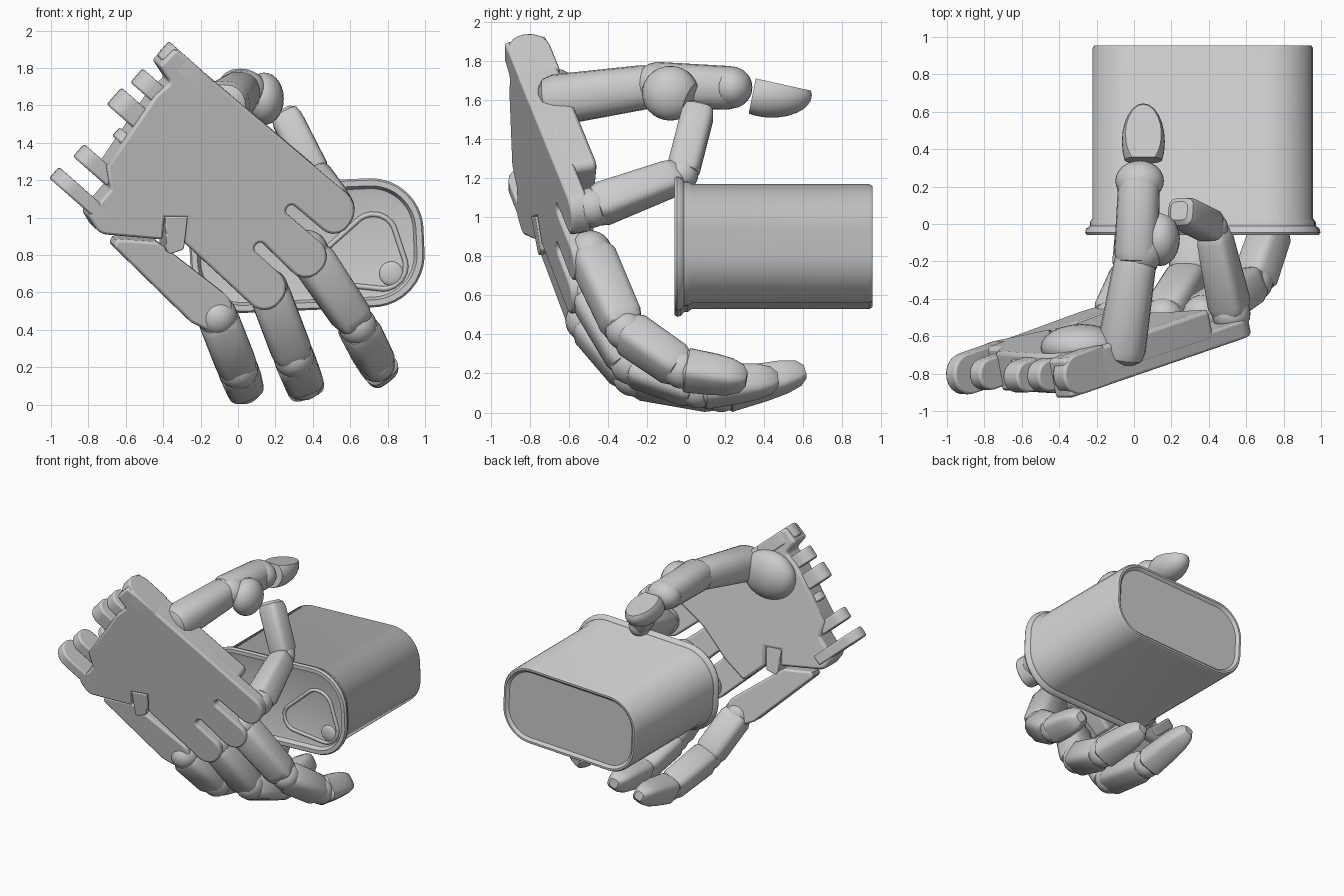
import bpy, bmesh, math
from mathutils import Vector, Matrix

cube = bpy.data.objects.get("Cube")
if cube:
    bpy.data.objects.remove(cube)

grey = bpy.data.materials.new("light_grey")
grey.use_nodes = True
grey.diffuse_color = (0.6, 0.6, 0.6, 1)
grey.node_tree.nodes["Principled BSDF"].inputs["Base Color"].default_value = grey.diffuse_color


def finish(name, bm, angle=35, bevel=0):
    bmesh.ops.recalc_face_normals(bm, faces=bm.faces)
    mesh = bpy.data.meshes.new(name)
    bm.to_mesh(mesh)
    bm.free()
    mesh.materials.append(grey)
    for p in mesh.polygons:
        p.use_smooth = True
    mesh.set_sharp_from_angle(angle=math.radians(angle))
    ob = bpy.data.objects.new(name, mesh)
    bpy.context.collection.objects.link(ob)
    if bevel:
        mod = ob.modifiers.new("Soft edges", 'BEVEL')
        mod.width, mod.segments = bevel, 2
        mod.limit_method = 'ANGLE'
        mod.angle_limit = math.radians(50)


def rounded(points, steps=5):
    """Round each corner (x, z, radius) of a closed outline."""
    out = []
    n = len(points)
    for i, (x, z, r) in enumerate(points):
        c = Vector((x, z))
        a = Vector(points[i - 1][:2]) - c
        b = Vector(points[(i + 1) % n][:2]) - c
        if r == 0:
            out.append(c)
            continue
        half = a.angle(b) / 2
        cut = min(r / math.tan(half), a.length * 0.48, b.length * 0.48)
        p, q = c + a.normalized() * cut, c + b.normalized() * cut
        mid = c + (a.normalized() + b.normalized()).normalized() * cut / math.cos(half)
        rad = (p - mid).length
        for k in range(steps + 1):
            d = (p - mid).lerp(q - mid, k / steps).normalized()
            out.append(mid + d * rad)
    return out


def loft(name, rings, angle=35, bevel=0):
    bm = bmesh.new()
    rows = [[bm.verts.new(p) for p in ring] for ring in rings]
    n = len(rows[0])
    for a, b in zip(rows, rows[1:]):
        for i in range(n):
            bm.faces.new((a[i], a[(i + 1) % n], b[(i + 1) % n], b[i]))
    bm.faces.new(rows[0])
    bm.faces.new(rows[-1])
    finish(name, bm, angle, bevel)


def ball(name, centre, radii, cuts=()):
    bm = bmesh.new()
    bmesh.ops.create_uvsphere(bm, u_segments=24, v_segments=14, radius=1)
    bmesh.ops.transform(bm, matrix=Matrix.Translation(centre) @ Matrix.Diagonal((*radii, 1)), verts=bm.verts)
    for co, no in cuts:
        geom = bm.verts[:] + bm.edges[:] + bm.faces[:]
        bmesh.ops.bisect_plane(bm, geom=geom, plane_co=co, plane_no=no, clear_outer=True)
        bmesh.ops.holes_fill(bm, edges=[e for e in bm.edges if e.is_boundary])
    finish(name, bm)


def segment(name, p, q, r0, r1, side, power=0.6, tip=False):
    """Tapered limb with a rounded-square section and softened ends."""
    p, q = Vector(p), Vector(q)
    d = (q - p).normalized()
    v = d.cross(side).normalized()
    u = v.cross(d)
    ends = [(0, .6), (.04, .88), (.12, 1), (.85, 1), (.95, .88), (1, .6)]
    if tip:
        ends = [(0, .7), (.08, 1), (.5, 1), (.75, .93), (.92, .74), (1, .4)]
    rings = []
    for t, s in ends:
        r = (r0 + (r1 - r0) * t) * s
        ring = []
        for k in range(20):
            a = math.tau * k / 20
            c, w = math.cos(a), math.sin(a)
            ring.append(p.lerp(q, t) + u * math.copysign(abs(c) ** power, c) * r
                        + v * math.copysign(abs(w) ** power, w) * r)
        rings.append(ring)
    loft(name, rings)


# Palm plates lie on one tilted plane
NORMAL = Vector((-0.19, 0.97, 0.17))


def on_palm(x, z, lift=0):
    y = -0.94 + 0.196 * (x + 0.38) - 0.174 * (z - 1.9)
    return Vector((x, y, z)) + NORMAL * lift


def plate(name, outline, low, high, bevel=0.015):
    pts = rounded(outline)
    loft(name, [[on_palm(*p, low) for p in pts], [on_palm(*p, high) for p in pts]], 35, bevel)


def lug(name, x, z, half_width, radius, length):
    """Wrist lug whose end is rounded through the palm's thickness."""
    along, across = Vector((.75, -.66)), Vector((.66, .75)) * half_width
    steps = [math.pi * k / 10 for k in range(11)]
    profile = [(radius - radius * math.sin(a), radius * math.cos(a)) for a in steps]
    profile += [(length, -radius), (length, radius)]
    rings = []
    for sign in (-1, 1):
        base = Vector((x, z)) + across * sign
        rings.append([on_palm(*(base + along * s), .11 + h) for s, h in profile])
    loft(name, rings, 35, .012)


# Thin back plate with knuckle prongs, and the thicker body on its inside
wrist = [(-.28, .86, 0), (-.27, 1, 0), (-.39, 1, 0), (-.4, .88, 0), (-.74, .91, .08), (-.8, 1.01, .03),
         (-.68, 1.15, .02), (-.7, 1.27, 0), (-.44, 1.65, 0), (-.36, 1.72, .02), (-.42, 1.81, .02), (-.33, 1.9, .02)]
knuckles = [(.67, 1.055, .12), (.53, .87, .09), (.285, 1.075, .025), (.25, 1.03, .025), (.52, .80, .1),
            (.37, .63, .1), (.12, .875, .025), (.08, .83, .025), (.3, .63, .1), (.15, .46, .1)]
plate("palm_back", wrist + knuckles, 0, .1)
plate("palm_body", wrist + [(.46, 1.235, .04), (.22, 1.06, .03), (.03, .85, .03), (-.13, .72, .03)], .05, .215, .025)

# Wrist lugs: two long outer ones and short tabs between
lug("wrist_lug_upper", -.38, 1.885, .05, .11, .3)
lug("wrist_lug_lower", -.96, 1.22, .04, .11, .38)
for i, (x, z, w) in enumerate([(-.52, 1.74, .05), (-.64, 1.63, .06), (-.63, 1.44, .03), (-.83, 1.34, .045)]):
    lug(f"wrist_tab_{i + 1}", x, z, w, .085, .22)

# Little finger base plate
plate("little_finger_base", [(-.7, .88, .03), (-.42, .86, .03), (.02, .52, .1), (-.1, .36, .1), (-.24, .43, .05)],
      .05, .2)
plate("little_finger_bracket", [(-.39, 1.005, 0), (-.27, 1.005, 0), (-.29, .83, .02), (-.38, .8, .02)], -.008, .2, .006)

# Fingers: joints from knuckle to tip
fingers = {
    "index": ([(.52, -.48, 1.05), (.42, -.02, 1.22), (.24, .07, 1.57)], (.105, .085, .085)),
    "middle": ([(.37, -.49, .82), (.64, -.31, .42), (.74, -.02, .22), (.76, .31, .17)], (.115, .105, .1, .085)),
    "ring": ([(.16, -.5, .62), (.3, -.28, .25), (.35, .06, .125), (.31, .47, .17)], (.11, .11, .105, .085)),
    "little": ([(-.11, -.51, .47), (.0, -.27, .19), (.03, .18, .1), (-.01, .61, .21)], (.11, .11, .1, .08)),
}
for name, (path, radii) in fingers.items():
    pts = [Vector(p) for p in path]
    side = (pts[1] - pts[0]).cross(pts[2] - pts[1]).normalized()
    for i, part in enumerate(("lower", "middle", "tip")[:len(pts) - 1]):
        segment(f"{name}_finger_{part}", pts[i], pts[i + 1], radii[i], radii[i + 1], side, .55, part == "tip")
        ball(f"{name}_finger_joint_{i + 1}", pts[i], [radii[i] * .98] * 3)
ball("index_finger_tip", (.14, -.08, 1.635), (.105, .145, .14), [((.18, 0, 1.57), (.3, .75, -.3))])

# Thumb with its mount and cut fingertip
SIDE = Vector((1, 0, 0))
ball("thumb_mount", (-.28, -.66, 1.57), (.22, .125, .19))
segment("thumb_lower", (-.08, -.74, 1.59), (.02, -.12, 1.68), .135, .11, SIDE, .85)
segment("thumb_middle", (.01, -.22, 1.68), (.03, .3, 1.66), .12, .11, SIDE, .85)
ball("thumb_joint", (.03, -.15, 1.68), (.125, .12, .11))
ball("thumb_end", (.03, .23, 1.665), (.13, .11, .108))
ball("thumb_tip", (.05, .44, 1.625), (.115, .205, .115),
     [((.05, .36, 1.71), (0, .22, 1)), ((.05, .345, 1.65), (0, -1, .2))])

# Can: rounded rectangle lofted along y
CENTRE = Vector((.368, 0, .85))
TILT = Matrix.Rotation(math.radians(-2.5), 3, 'Y')


def can_ring(grow, y):
    w, h, r = .587 + grow, .305 + grow, .24 + grow
    pts = rounded([(w, h, r), (w, -h, r), (-w, -h, r), (-w, h, r)], 10)
    return [CENTRE + TILT @ Vector((x, y, z)) for x, z in pts]


profile = [(-.03, -.02), (-.015, -.025), (.0, -.06), (.03, -.06), (.04, -.045), (.035, -.025),
           (.015, -.01), (.015, .01), (0, .03), (0, .94), (-.01, .955), (-.025, .955), (-.045, .935)]
loft("can", [can_ring(g, y) for g, y in profile], 40)

# Lid ridge and rivet
curve = bpy.data.curves.new("lid_panel_ridge", 'CURVE')
curve.dimensions = '3D'
curve.bevel_depth, curve.bevel_resolution = .014, 2
outline = rounded([(.78, 1.11, .12), (.95, .6, .12), (.29, .67, .1)], 8)
line = curve.splines.new('POLY')
line.points.add(len(outline) - 1)
for point, (x, z) in zip(line.points, outline):
    point.co = (x, -.02, z, 1)
line.use_cyclic_u = True
curve.materials.append(grey)
bpy.context.collection.objects.link(bpy.data.objects.new("lid_panel_ridge", curve))
ball("lid_rivet", (.82, -.02, .7), (.065, .02, .065))
